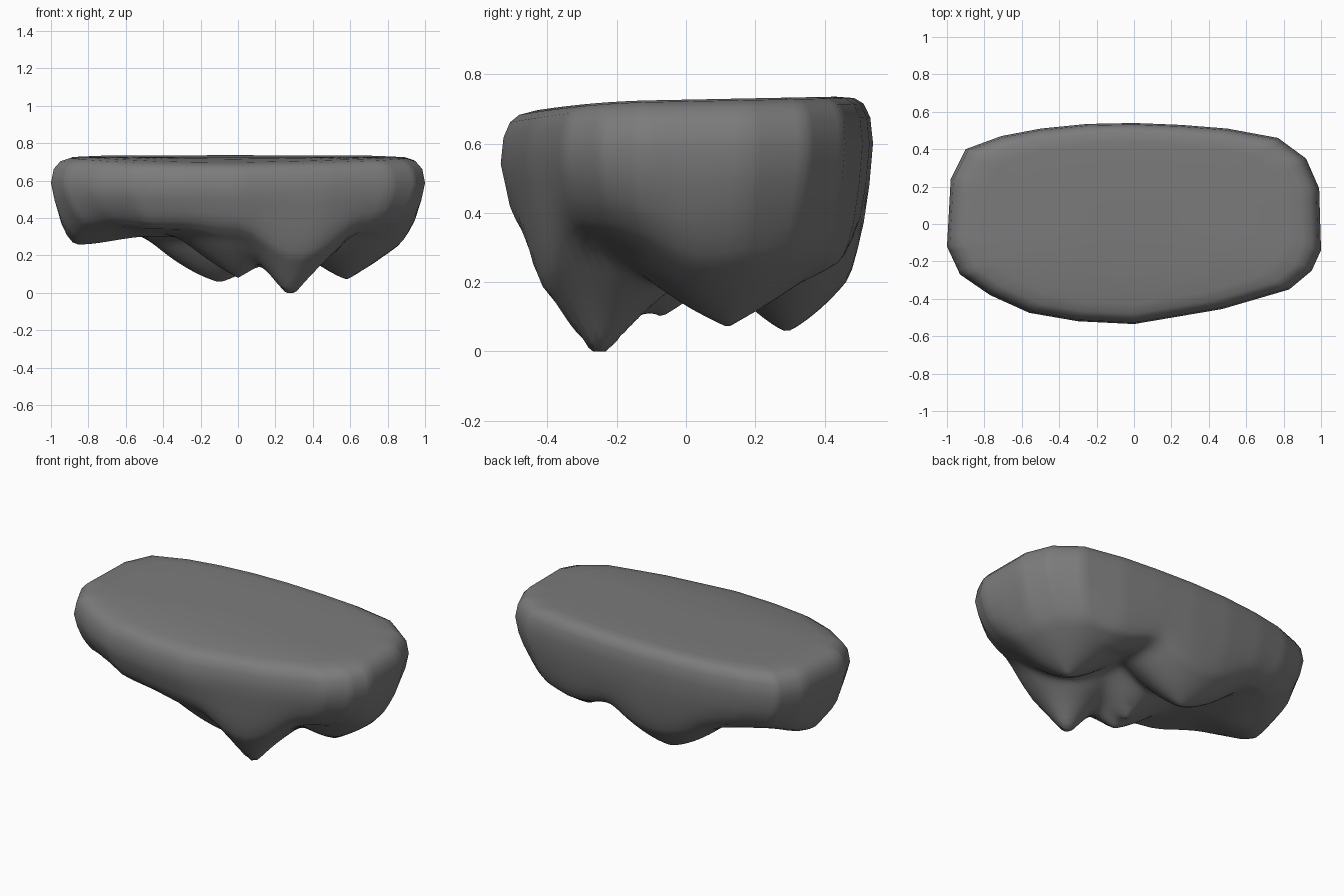
import bpy
import bmesh
import math

cube = bpy.data.objects.get("Cube")
if cube:
    bpy.data.objects.remove(cube, do_unlink=True)

stone = bpy.data.materials.new("stone grey")
stone.use_nodes = True
GREY = (0.2, 0.2, 0.2, 1)
stone.diffuse_color = GREY
stone.node_tree.nodes["Principled BSDF"].inputs["Base Color"].default_value = GREY

# Plan outline at the widest level
OUTLINE = [(-1, -.12), (-.98, .24), (-.9, .4), (-.71, .47), (-.5, .51), (-.25, .535),
           (0, .54), (.25, .53), (.5, .51), (.77, .46), (.92, .35), (.99, .19),
           (1, -.14), (.95, -.25), (.83, -.35), (.47, -.455), (0, -.535),
           (-.3, -.52), (-.56, -.475), (-.77, -.38), (-.93, -.27)]
# Rounded top edge and steep lower flank, as (scale, height)
TOP = [(.5, .727), (.8, .727), (.9, .722), (.95, .705), (.985, .665), (1, .59)]
FLANK = [(1, .59), (.98, .49), (.95, .41), (.9, .35), (.8, .31), (0, .29)]
# Hanging lobes: x, y, tip height, stretch along x, slope, curvature
LOBES = [(.28, -.25, -.03, 1.1, 1.2, 1), (.29, -.21, .06, 1.1, .55, 1),
         (.58, .12, .065, 1, .5, .45), (-.1, .29, .055, 1.6, .5, 2),
         (0, -.17, .08, 1.3, .7, .8), (0, -.07, .1, 1, .6, .5),
         (.42, .34, .21, 1.5, .4, 1), (-.85, .06, .25, 1.2, .1, .7)]
STEPS = 6


def lerp_profile(profile, s):
    for (a, za), (b, zb) in zip(profile, profile[1:]):
        if b <= s <= a:
            return za + (zb - za) * (a - s) / (a - b)
    return profile[-1][1]


def underside(x, y, s):
    # The front flank tucks in towards the right end, and all corners taper
    inset = min(1, (1 - s) / .06)
    tuck = .1 * max(0, -y) * max(0, min(1, .4 - x)) * inset
    corner = .45 * max(0, abs(x) - .5) * abs(y) * inset
    flank = lerp_profile(FLANK, s) + tuck
    low = flank
    for lx, ly, tip, stretch, slope, curve in LOBES:
        d = math.hypot((x - lx) / stretch, y - ly)
        h = tip + slope * d + curve * d * d
        # Smooth minimum softens the valleys between lobes
        k = max(.06 - abs(low - h), 0) / .06
        low = min(low, h) - k * k * .015
    w = min((1 - s) / .14, 1)
    return max(flank + (low - flank) * w * w * (3 - 2 * w) + corner, 0)


def topside(x, y, z):
    return z + .02 * y - .2 * max(0, -y - .1) ** 2


rim = []
for i, (ax, ay) in enumerate(OUTLINE):
    bx, by = OUTLINE[(i + 1) % len(OUTLINE)]
    rim += [(ax + (bx - ax) * t / STEPS, ay + (by - ay) * t / STEPS) for t in range(STEPS)]

bm = bmesh.new()
rings = [[bm.verts.new((x * s, y * s, topside(x * s, y * s, z))) for x, y in rim]
         for s, z in TOP]
lower = [.98, .95, .92, .89, .86] + [.83 - .03 * i for i in range(27)]
rings += [[bm.verts.new((x * s, y * s, underside(x * s, y * s, s))) for x, y in rim]
          for s in lower]

# Skin the rings and close both ends with fans
n = len(rim)
for a, b in zip(rings, rings[1:]):
    for i in range(n):
        j = (i + 1) % n
        bm.faces.new((a[i], a[j], b[j], b[i]))
for ring, z in ((rings[0], .727), (rings[-1], underside(0, 0, 0))):
    hub = bm.verts.new((0, 0, z))
    for i in range(n):
        bm.faces.new((hub, ring[i], ring[(i + 1) % n]))
bmesh.ops.recalc_face_normals(bm, faces=bm.faces)

mesh = bpy.data.meshes.new("rock_slab")
bm.to_mesh(mesh)
bm.free()
mesh.materials.append(stone)
rock = bpy.data.objects.new("rock_slab", mesh)
bpy.context.collection.objects.link(rock)
bpy.context.view_layer.objects.active = rock
rock.select_set(True)
bpy.ops.object.shade_smooth_by_angle(angle=math.radians(60))
